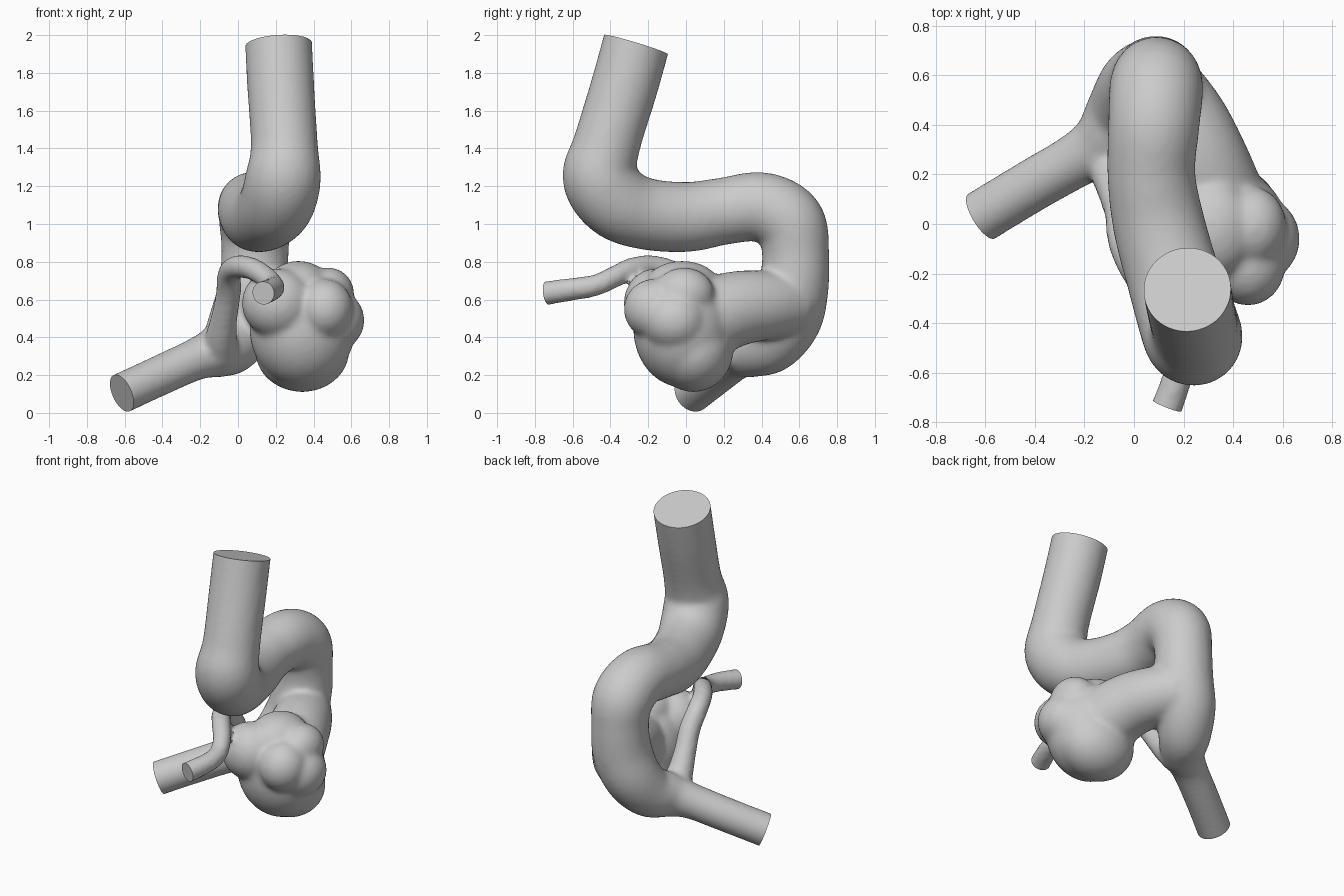
import bpy, bmesh, math
from mathutils import Vector, Matrix

if "Cube" in bpy.data.objects:
    bpy.data.objects.remove(bpy.data.objects["Cube"])

bm = bmesh.new()


def spline(pts, steps=6):
    """Catmull-Rom through (x, y, z, radius) points."""
    p = [Vector(q) for q in pts]
    p = [2 * p[0] - p[1]] + p + [2 * p[-1] - p[-2]]
    out = []
    for i in range(1, len(p) - 2):
        a, b, c, d = p[i - 1:i + 3]
        for s in range(steps):
            t = s / steps
            out.append(0.5 * (2 * b + (c - a) * t + (2 * a - 5 * b + 4 * c - d) * t * t
                              + (3 * b - a - 3 * c + d) * t ** 3))
    return out + [p[-2]]


def tube(pts, sides=28):
    """Closed round sweep along a path."""
    path = spline(pts)
    rings, side = [], Vector((1, 0.1, 0.2))
    for i, q in enumerate(path):
        tan = (path[min(i + 1, len(path) - 1)] - path[max(i - 1, 0)]).to_3d().normalized()
        side = (side - tan * side.dot(tan)).normalized()
        up = tan.cross(side)
        rings.append([bm.verts.new(q.to_3d() + q[3] * (side * math.cos(a) + up * math.sin(a)))
                      for a in (2 * math.pi * k / sides for k in range(sides))])
    for r0, r1 in zip(rings, rings[1:]):
        for k in range(sides):
            n = (k + 1) % sides
            bm.faces.new((r0[k], r0[n], r1[n], r1[k]))
    bm.faces.new(rings[0][::-1])
    bm.faces.new(rings[-1])


def lobe(x, y, z, rx, ry, rz):
    m = Matrix.Translation((x, y, z)) @ Matrix.Diagonal((rx, ry, rz, 1))
    bmesh.ops.create_icosphere(bm, subdivisions=4, radius=1, matrix=m)


# main vessel: top inlet, S-bend, back loop, side outlet (ends overshoot, trimmed later)
tube([(0.21, -0.235, 2.06, 0.178), (0.225, -0.32, 1.75, 0.178), (0.245, -0.42, 1.42, 0.178),
      (0.24, -0.455, 1.25, 0.20), (0.21, -0.37, 1.12, 0.20), (0.16, -0.22, 1.055, 0.19),
      (0.10, 0.0, 1.037, 0.186), (0.07, 0.20, 1.068, 0.178), (0.08, 0.40, 1.09, 0.185),
      (0.09, 0.545, 1.01, 0.19), (0.09, 0.58, 0.85, 0.178), (0.08, 0.57, 0.66, 0.185),
      (0.03, 0.54, 0.50, 0.18), (-0.03, 0.45, 0.375, 0.165), (-0.11, 0.34, 0.325, 0.14),
      (-0.22, 0.265, 0.285, 0.112), (-0.42, 0.15, 0.195, 0.107), (-0.70, -0.02, 0.065, 0.107)])

# thin side branch
tube([(-0.10, 0.29, 0.32, 0.11), (-0.09, 0.20, 0.40, 0.085), (-0.07, 0.11, 0.52, 0.07),
      (-0.05, 0.03, 0.64, 0.067), (-0.045, -0.06, 0.735, 0.064), (-0.005, -0.17, 0.772, 0.062),
      (0.07, -0.28, 0.765, 0.06), (0.145, -0.38, 0.72, 0.058), (0.185, -0.48, 0.675, 0.058),
      (0.18, -0.60, 0.655, 0.061), (0.11, -0.80, 0.625, 0.066)])

# neck joining the sac to the back loop
tube([(0.09, 0.57, 0.58, 0.17), (0.19, 0.42, 0.57, 0.185), (0.26, 0.26, 0.55, 0.20),
      (0.33, 0.05, 0.48, 0.22)])

# lumpy sac
for l in [(0.34, -0.02, 0.45, 0.28, 0.26, 0.315), (0.49, -0.06, 0.49, 0.18, 0.18, 0.17),
          (0.21, -0.16, 0.58, 0.19, 0.17, 0.185), (0.48, -0.01, 0.63, 0.135, 0.16, 0.14),
          (0.46, -0.17, 0.55, 0.15, 0.16, 0.16), (0.34, 0.04, 0.33, 0.25, 0.21, 0.22),
          (0.32, -0.02, 0.67, 0.17, 0.2, 0.135)]:
    lobe(*l)

bmesh.ops.recalc_face_normals(bm, faces=bm.faces)
mesh = bpy.data.meshes.new("vessel")
bm.to_mesh(mesh)
bm.free()
vessel = bpy.data.objects.new("vessel", mesh)
bpy.context.collection.objects.link(vessel)
bpy.context.view_layer.objects.active = vessel
vessel.select_set(True)

# fuse everything into one skin and soften the joints
fuse = vessel.modifiers.new("fuse", 'REMESH')
fuse.mode, fuse.voxel_size = 'VOXEL', 0.016
soft = vessel.modifiers.new("soften", 'SMOOTH')
soft.factor, soft.iterations = 0.5, 12
for m in ("fuse", "soften"):
    bpy.ops.object.modifier_apply(modifier=m)

# trim the three open ends flat
bm = bmesh.new()
bm.from_mesh(vessel.data)
for co, no in [((0.215, -0.265, 1.95), (-0.06, 0.29, 0.957)),
               ((-0.615, 0.035, 0.10), (-0.80, -0.48, -0.36)),
               ((0.135, -0.735, 0.635), (-0.36, -0.92, -0.12))]:
    cut = bmesh.ops.bisect_plane(bm, geom=bm.verts[:] + bm.edges[:] + bm.faces[:], dist=0.0005,
                                 plane_co=co, plane_no=no, clear_outer=True)
    rim = [e for e in cut["geom_cut"] if isinstance(e, bmesh.types.BMEdge)]
    bmesh.ops.contextual_create(bm, geom=rim)
bmesh.ops.recalc_face_normals(bm, faces=bm.faces)
bm.to_mesh(vessel.data)
bm.free()
bpy.ops.object.shade_smooth_by_angle(angle=math.radians(40))
